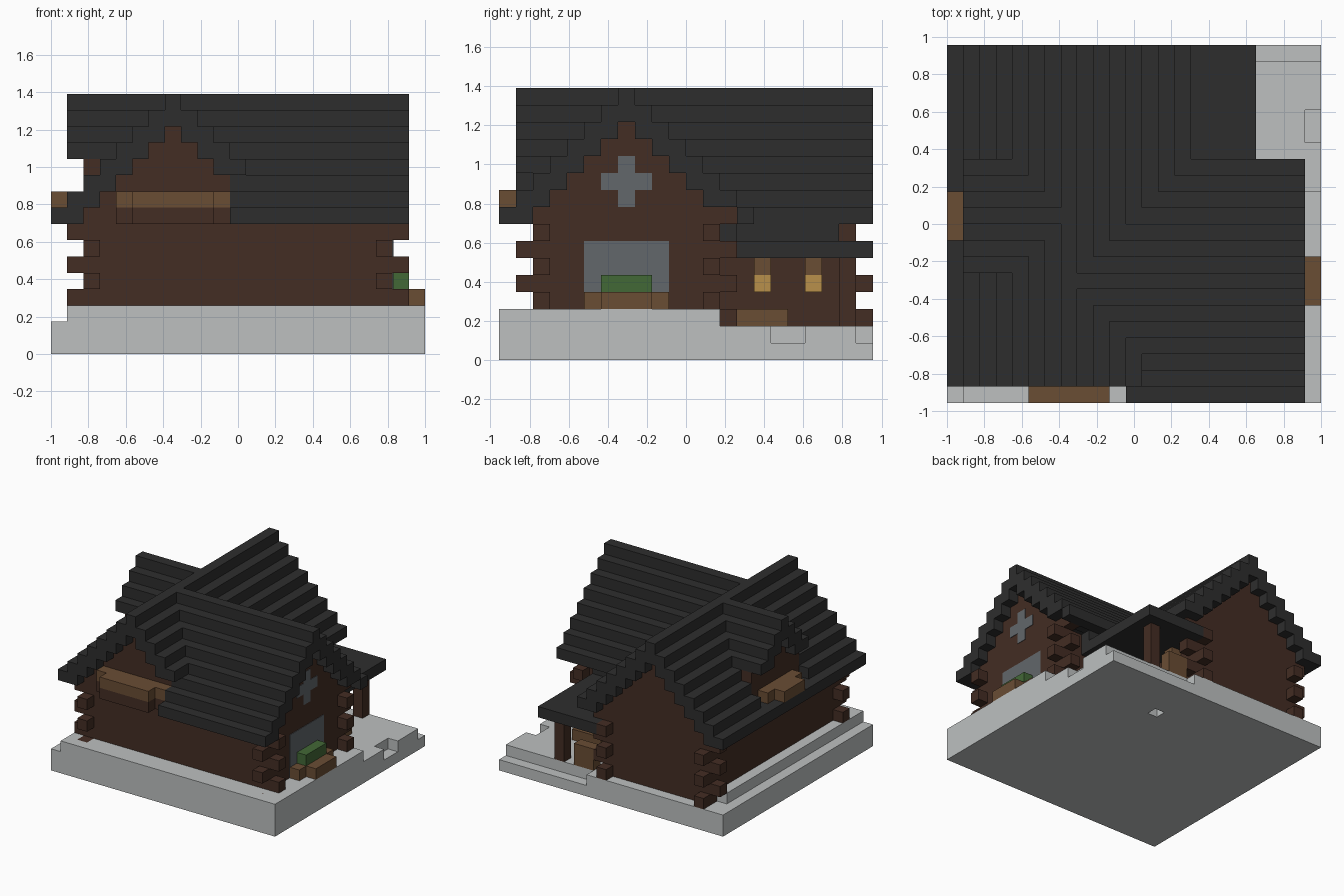
import bpy
import bmesh
from mathutils import Matrix, Vector

cube = bpy.data.objects.get("Cube")
if cube:
    bpy.data.objects.remove(cube, do_unlink=True)

U = 2 / 23                                # one block
ORIGIN = Vector((-1, -11 * U, 0))


def material(name, r, g, b):
    m = bpy.data.materials.new(name)
    m.use_nodes = True
    m.diffuse_color = (r, g, b, 1)
    m.node_tree.nodes["Principled BSDF"].inputs["Base Color"].default_value = (r, g, b, 1)
    return m


SNOW = material("snow grey", .51, .53, .53)
LOG = material("dark log brown", .057, .026, .017)
ROOF = material("charcoal roof", .027, .027, .027)
WOOD = material("light wood", .144, .074, .034)
GLASS = material("window grey", .122, .135, .147)
LEAF = material("leaf green", .055, .138, .037)
LAMP = material("lamp yellow", .48, .28, .07)


def part(name, mat, boxes):
    """Join blocks given as (x0, x1, y0, y1, z0, z1) in block units."""
    bm = bmesh.new()
    for x0, x1, y0, y1, z0, z1 in boxes:
        size = Vector((x1 - x0, y1 - y0, z1 - z0)) * U
        mid = Vector((x0 + x1, y0 + y1, z0 + z1)) * U / 2 + ORIGIN
        bmesh.ops.create_cube(bm, size=1, matrix=Matrix.Translation(mid) @ Matrix.Diagonal(size).to_4x4())
    mesh = bpy.data.meshes.new(name)
    bm.to_mesh(mesh)
    bm.free()
    mesh.materials.append(mat)
    obj = bpy.data.objects.new(name, mesh)
    bpy.context.collection.objects.link(obj)


# Snowy ground with a porch step, side notch and raised foundation
part("ground", SNOW, [
    (0, 23, 0, 17, 0, 1), (0, 23, 18, 22, 0, 1),
    (0, 14, 17, 18, 0, 1), (15, 23, 17, 18, 0, 1),
    (0, 22, 0, 21, 1, 2), (22, 23, 0, 16, 1, 2),
    (22, 23, 18, 21, 1, 2), (0, 14, 21, 22, 1, 2)])
part("foundation", SNOW, [(1, 23, 0, 13, 2, 3), (1, 2, 13, 20, 2, 3)])


# Log walls: crossing logs stick out on alternate courses
def wall_along_x(y, x0, x1, e0=1, e1=1):
    return [(x0 - e0 * (k % 2), x1 + e1 * (k % 2), y, y + 1, k, k + 1) for k in range(2, 8)]


def wall_along_y(x, y0, y1, e0=1, e1=1):
    return [(x, x + 1, y0 - e0 * (1 - k % 2), y1 + e1 * (1 - k % 2), k, k + 1) for k in range(2, 8)]


part("front_wall", LOG, wall_along_x(2, 2, 21))
part("right_wing_back_wall", LOG, wall_along_x(12, 12, 21, 0, 1))
part("back_wall", LOG, wall_along_x(20, 2, 13))
part("outer_side_wall", LOG, wall_along_y(2, 2, 21) + [(2, 3, 2, 21, 8, 9)])
part("wing_end_wall", LOG, wall_along_y(20, 2, 13) + [(20, 21, 13, 14, 8, 9)])
part("porch_wall", LOG, wall_along_y(12, 12, 21, 0, 1) + [(12, 13, 13, 20, 8, 9)])

# Stepped gables
steps = [(k, 13 - k) for k in range(8, 14)]
for name, y in (("front_gable", 2), ("back_gable", 20)):
    part(name, LOG, [(7 - d, 8 + d, y, y + 1, k, k + 1) for k, d in steps])
part("wing_gable", LOG, [(20, 21, 7 - d, 8 + d, k, k + 1) for k, d in steps])
part("dormer_wall", LOG, [(2, 3, 8, 15, 9, 12), (2, 3, 10, 13, 12, 13), (2, 3, 11, 12, 13, 14)])

# Stepped roofs, each course two blocks deep
main, wing, dormer = [], [], []
for d in range(8):
    k = 15 - d
    t = 1 if d else 0                     # extra inner block below the ridge
    # outer slope, opened under the dormer
    spans = [(1, 8), (15, 22)] if d in (5, 6) else [(1, 22)]
    main += [(7 - d, 8 - d + t, a, b, k, k + 1) for a, b in spans]
    # inner slope, stopping at the valley on its low courses
    main.append((7 + d - t, 8 + d, 1 if d <= 4 else 7 + d, 22, k, k + 1))
    # wing slopes
    wing.append((min(7 + d, 11), 22, 7 - d, 8 - d + t, k, k + 1))
    wing.append((7 + d, 22, 7 + d - (t if d < 7 else 0), 8 + d, k, k + 1))
    # dormer slopes
    if d <= 3:
        dormer += [(1, 8 - d, 11 - d, 12 - d + t, k, k + 1),
                   (1, 8 - d, 11 + d - t, 12 + d, k, k + 1)]
part("main_roof", ROOF, main)
part("wing_roof", ROOF, wing)
part("dormer_roof", ROOF, dormer)
part("porch_roof", ROOF, [(13, 19, 13, 22, 6, 7), (14, 15, 13, 20, 7, 8), (14, 19, 13, 14, 7, 8)])

# Porch: post, crate, bench and two hanging lanterns
part("porch_post", LOG, [(17, 18, 20, 21, 2, 6)])
part("porch_crate", WOOD, [(14, 16, 20, 21, 2, 4)])
part("porch_bench", WOOD, [(16, 19, 14, 17, 2, 3)])
part("lantern_tops", WOOD, [(13, 14, y, y + 1, 5, 6) for y in (15, 18)])
part("lantern_lights", LAMP, [(13, 14, y, y + 1, 4, 5) for y in (15, 18)])

# Windows as thin plates on the wing end
P = 21.05
part("large_window", GLASS, [(21, P, 5, 10, 3, 7)])
part("cross_window", GLASS, [(21, P, 7, 8, 9, 12), (21, P, 6, 7, 10, 11), (21, P, 8, 9, 10, 11)])

# Planters
part("window_planter", WOOD, [(21, 22, 5, 10, 3, 4), (22, 23, 6, 9, 3, 4)])
part("planter_bush", LEAF, [(21, 22, 6, 9, 4, 5)])
part("front_balcony", WOOD, [(5, 10, 0, 1, 9, 10), (4, 11, 1, 2, 9, 10)])
part("front_balcony_base", LOG, [(5, 10, 0, 1, 8, 9), (4, 11, 1, 2, 8, 9)])
part("dormer_balcony", WOOD, [(0, 1, 10, 13, 9, 10), (1, 2, 9, 14, 9, 10)])
